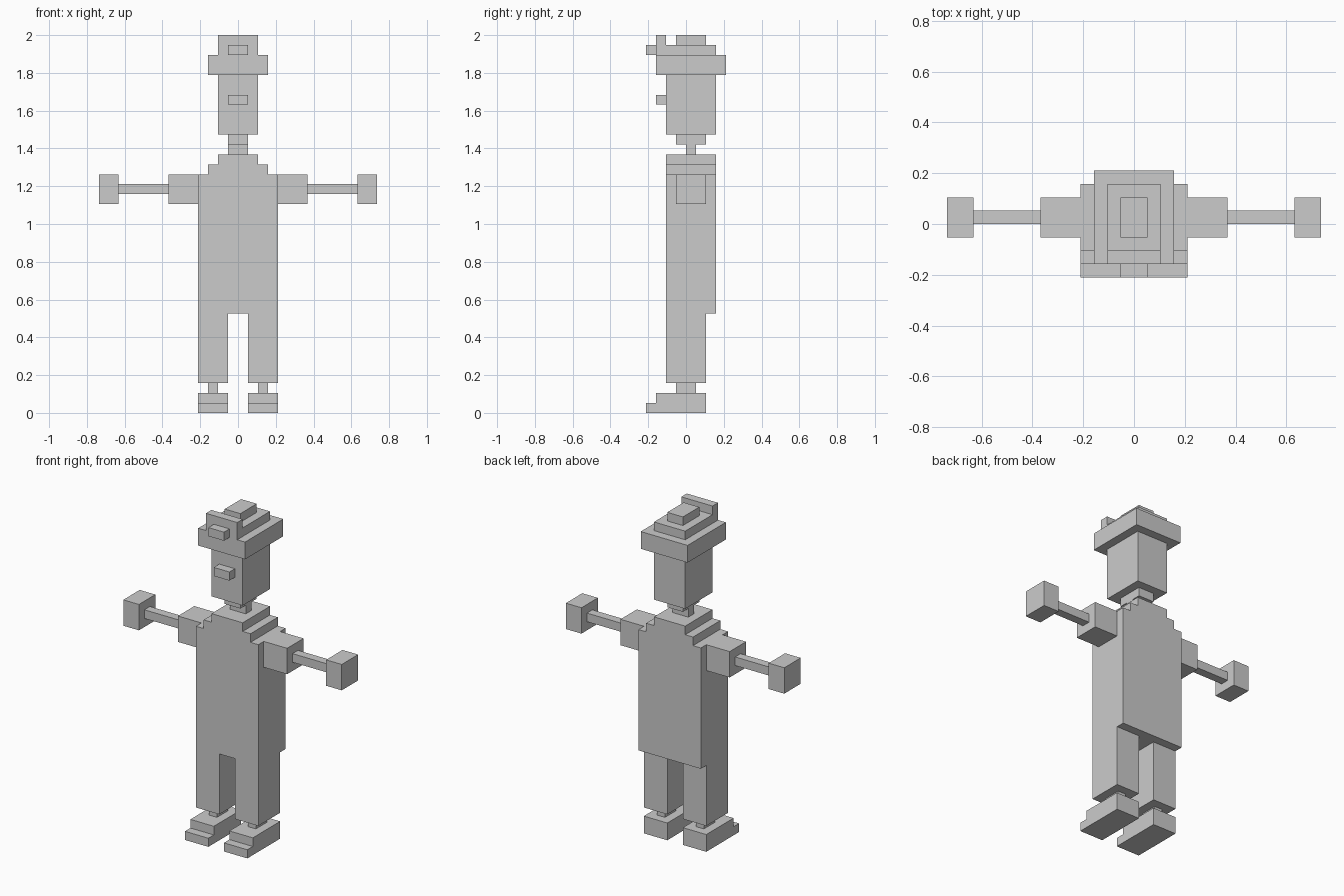
import bpy
import bmesh

if "Cube" in bpy.data.objects:
    bpy.data.objects.remove(bpy.data.objects["Cube"], do_unlink=True)

U = 2 / 38  # one block of the model's grid

grey = bpy.data.materials.new("plain grey")
grey.use_nodes = True
colour = (0.6, 0.6, 0.6, 1)
grey.diffuse_color = colour
grey.node_tree.nodes["Principled BSDF"].inputs["Base Color"].default_value = colour


def blocks(name, *boxes):
    """One object made of boxes given as (x0, x1, y0, y1, z0, z1) in grid units."""
    bm = bmesh.new()
    for x0, x1, y0, y1, z0, z1 in boxes:
        verts = bmesh.ops.create_cube(bm, size=1)["verts"]
        for v in verts:
            v.co.x = U * (x1 if v.co.x > 0 else x0)
            v.co.y = U * (y1 if v.co.y > 0 else y0)
            v.co.z = U * (z1 if v.co.z > 0 else z0)
    mesh = bpy.data.meshes.new(name)
    bm.to_mesh(mesh)
    bm.free()
    mesh.materials.append(grey)
    obj = bpy.data.objects.new(name, mesh)
    bpy.context.collection.objects.link(obj)
    return obj


def pair(name, *boxes):
    """Left part as given, right part mirrored across x."""
    blocks("left_" + name, *boxes)
    blocks("right_" + name, *[(-b[1], -b[0], *b[2:]) for b in boxes])


# Legs and feet
pair("shoe", (1, 4, -3, 2, 0, 2), (1, 4, -4, -3, 0, 1))
pair("ankle", (2, 3, -1, 1, 2, 3))
pair("leg", (1, 4, -2, 2, 3, 10))

# Body with stepped shoulders
blocks("torso", (-4, 4, -2, 3, 10, 24))
blocks("shoulders", (-3, 3, -2, 3, 24, 25), (-2, 2, -2, 3, 25, 26))

# Arms held straight out
pair("sleeve", (4, 7, -1, 2, 21, 24))
pair("forearm", (7, 12, 0, 1, 22, 23))
pair("hand", (12, 14, -1, 2, 21, 24))

# Neck and head
blocks("neck", (-1, 1, 0, 1, 26, 27), (-1, 1, -1, 2, 27, 28))
blocks("head", (-2, 2, -2, 3, 28, 34))
blocks("nose", (-1, 1, -3, -2, 31, 32))

# Hat with a raised front plate and badge
blocks("hat_brim", (-3, 3, -3, 4, 34, 36))
blocks("hat_crown", (-2, 2, -2, 3, 36, 37), (-1, 1, -1, 2, 37, 38))
blocks("hat_front_plate", (-2, 2, -3, -2, 36, 38))
blocks("hat_badge", (-1, 1, -4, -3, 36, 37))
